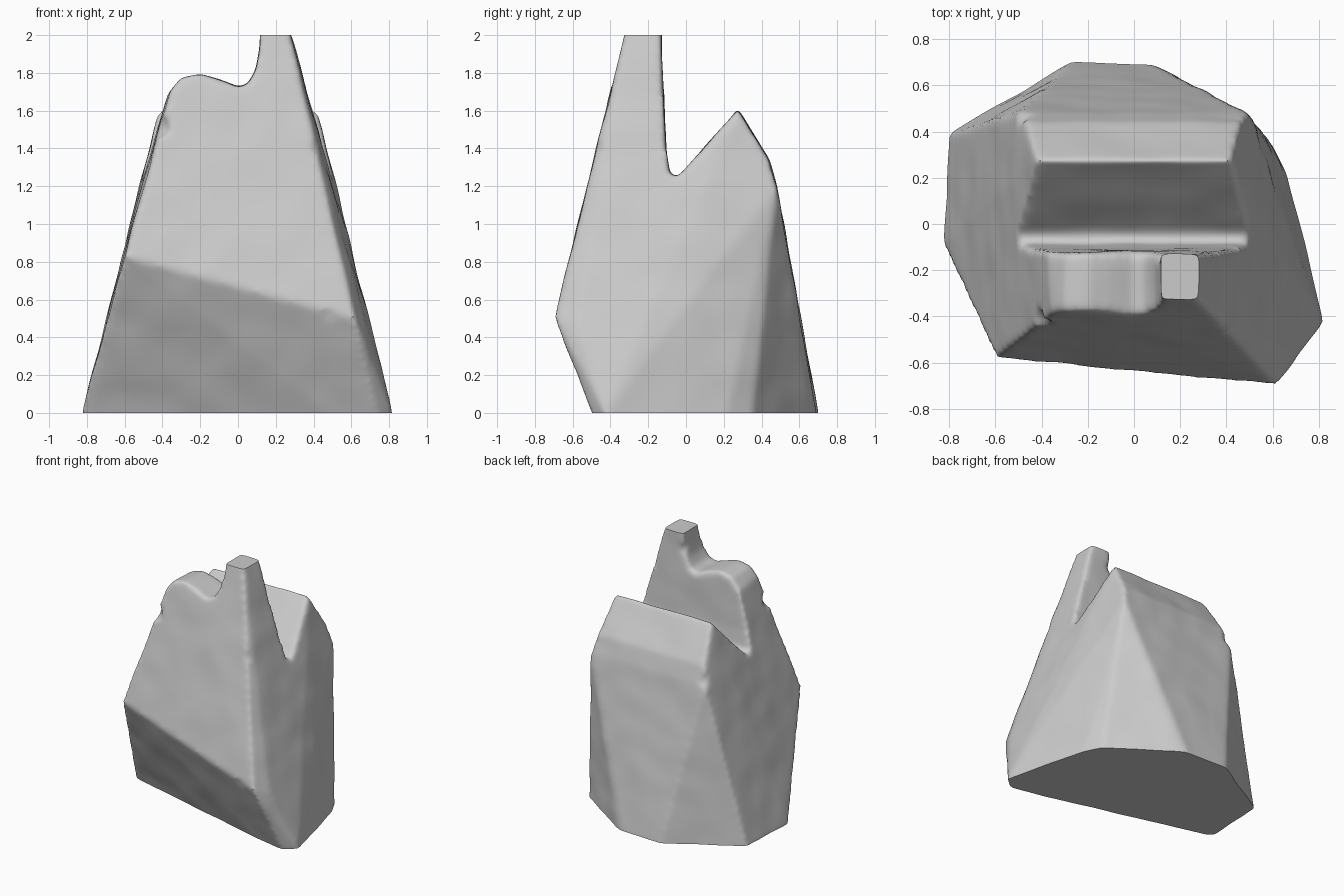
import bpy, bmesh
from mathutils import Vector, noise

if "Cube" in bpy.data.objects:
    bpy.data.objects.remove(bpy.data.objects["Cube"])


def make_object(name, bm):
    mesh = bpy.data.meshes.new(name)
    bm.to_mesh(mesh)
    bm.free()
    ob = bpy.data.objects.new(name, mesh)
    bpy.context.collection.objects.link(ob)
    return ob


def hull(name, points):
    bm = bmesh.new()
    for p in points:
        bm.verts.new(p)
    res = bmesh.ops.convex_hull(bm, input=bm.verts)
    loose = [v for v in bm.verts if not v.link_faces]
    bmesh.ops.delete(bm, geom=loose, context='VERTS')
    bmesh.ops.recalc_face_normals(bm, faces=bm.faces)
    return make_object(name, bm)


def prism(name, start, end):
    """Closed solid between two matching outlines."""
    bm = bmesh.new()
    face = bm.faces.new([bm.verts.new(p) for p in start])
    ext = bmesh.ops.extrude_face_region(bm, geom=[face])
    shift = Vector(end[0]) - Vector(start[0])
    bmesh.ops.translate(bm, vec=shift,
                        verts=[g for g in ext['geom'] if isinstance(g, bmesh.types.BMVert)])
    bmesh.ops.recalc_face_normals(bm, faces=bm.faces)
    return make_object(name, bm)


def apply_modifier(ob, kind, **settings):
    mod = ob.modifiers.new(kind.title(), kind)
    for key, value in settings.items():
        setattr(mod, key, value)
    bpy.context.view_layer.objects.active = ob
    bpy.ops.object.modifier_apply(modifier=mod.name)


def cut(ob, cutter):
    apply_modifier(ob, 'BOOLEAN', operation='DIFFERENCE', solver='EXACT', object=cutter)
    bpy.data.objects.remove(cutter)


# Faceted boulder: footprint, front ridge, rear shoulders, rear ridge and top
base = [(.82, -.43), (.66, .22), (.6, .34), (.08, .69), (-.27, .7), (-.8, .39),
        (-.825, -.09), (.74, -.5)]
points = [(x, y, 0) for x, y in base]
points += [(x, y + (.08 if y < 0 else 0), -.2) for x, y in base]
points += [(-.6, -.58, .83), (.62, -.7, .5), (.68, -.58, .46)]
points += [(-.5, .48, 1.2), (.49, .48, 1.2), (-.46, .44, 1.34), (.46, .44, 1.34),
           (-.42, .28, 1.6), (.42, .28, 1.6)]
points += [(-.26, -.31, 2.06), (.26, -.31, 2.06), (-.26, -.13, 2.06), (.26, -.13, 2.06)]
rock = hull("rock", points)

# Deep notch across the rock between front slab and rear ridge
notch = [(-.13, 2.3), (-.13, 1.9), (-.105, 1.4), (-.085, 1.26), (-.04, 1.25),
         (.27, 1.6), (.3, 1.7), (.3, 2.3)]
cut(rock, prism("notch_cutter", [(-1, y, z) for y, z in notch], [(1, y, z) for y, z in notch]))

# Broken top edge of the front slab, leaving the spike on the right
top = [(-.6, 2.3), (-.6, 1.55), (-.42, 1.56), (-.38, 1.68), (-.3, 1.77), (-.2, 1.795),
       (-.1, 1.765), (0, 1.725), (.05, 1.74), (.09, 1.82), (.115, 1.94), (.13, 2.3)]
cut(rock, prism("top_cutter", [(x, -.9, z) for x, z in top], [(x, .05, z) for x, z in top]))

# Small chips in the edges
for x, y, z, r in [(-.43, -.43, 1.52, .07), (.47, -.75, .5, .09), (.1, -.1, 1.88, .06),
                   (.45, -.5, 1.42, .07), (-.5, .5, 1.25, .07), (.78, -.64, .4, .1)]:
    bm = bmesh.new()
    bmesh.ops.create_icosphere(bm, subdivisions=2, radius=r)
    bmesh.ops.translate(bm, verts=bm.verts, vec=(x, y, z))
    cut(rock, make_object("chip_cutter", bm))

# Weathering: dense skin, rounded edges, faint unevenness
apply_modifier(rock, 'REMESH', mode='VOXEL', voxel_size=.017)
apply_modifier(rock, 'SMOOTH', factor=.5, iterations=10)
bm = bmesh.new()
bm.from_mesh(rock.data)
bm.normal_update()
for v in bm.verts:
    v.co += v.normal * noise.noise(v.co * 5) * .006

# Flat base and flat spike tip
for z, up in ((0, -1), (2, 1)):
    bmesh.ops.bisect_plane(bm, geom=bm.verts[:] + bm.edges[:] + bm.faces[:],
                           plane_co=(0, 0, z), plane_no=(0, 0, up), clear_outer=True)
    bmesh.ops.holes_fill(bm, edges=[e for e in bm.edges if e.is_boundary])
bmesh.ops.recalc_face_normals(bm, faces=bm.faces)
bm.to_mesh(rock.data)
bm.free()

bpy.ops.object.select_all(action='DESELECT')
rock.select_set(True)
bpy.context.view_layer.objects.active = rock
bpy.ops.object.shade_smooth_by_angle(angle=.8)
